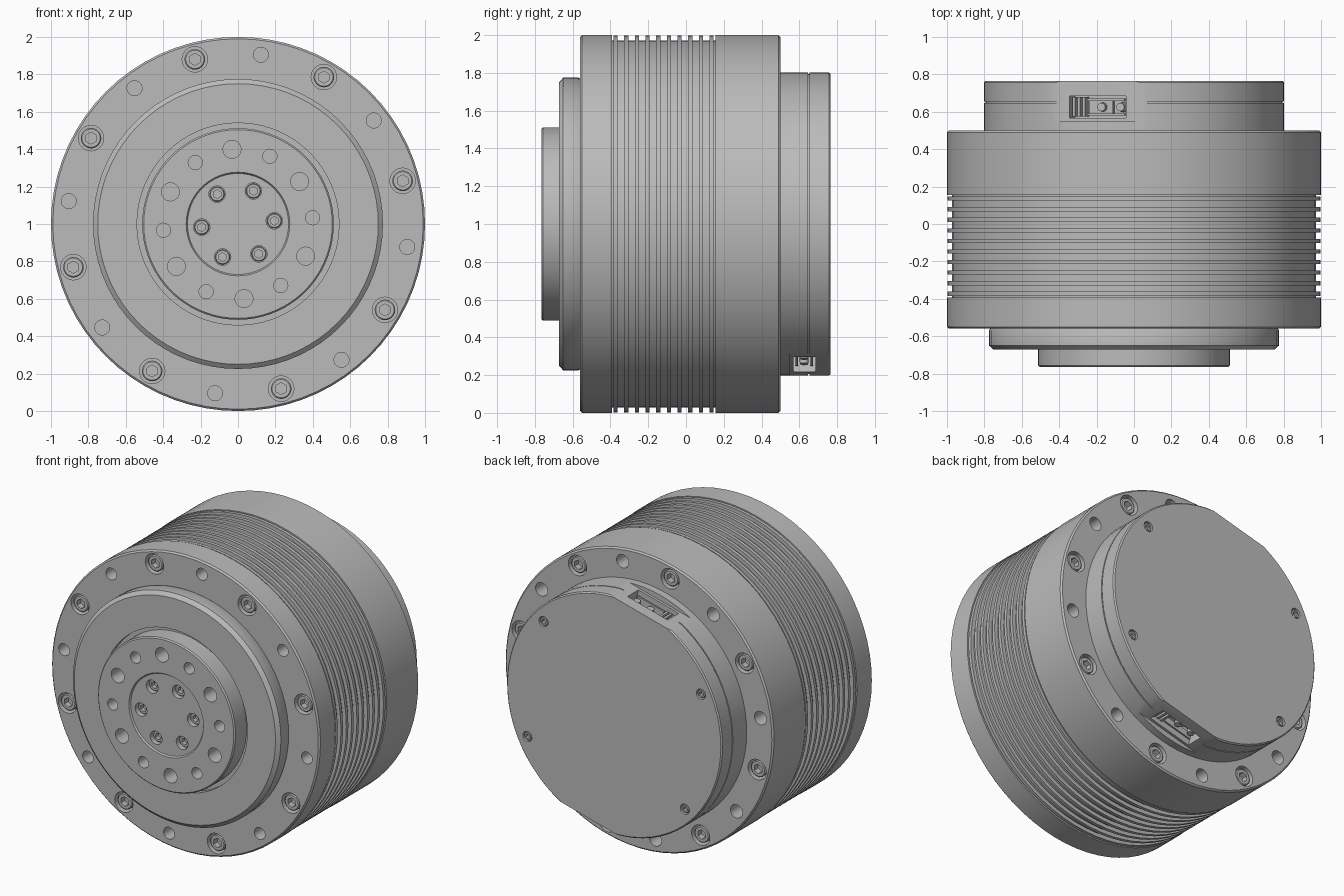
import bpy, bmesh
from math import radians, cos, sin, pi
from mathutils import Matrix, Vector

cube = bpy.data.objects.get("Cube")
if cube:
    bpy.data.objects.remove(cube, do_unlink=True)

CENTRE = Vector((0, 0, 1))
TO_Y = Matrix.Rotation(pi / 2, 4, 'X')
TURN = Matrix.Rotation(pi, 4, 'Z')

metal = bpy.data.materials.new("grey_metal")
GREY = (0.5, 0.5, 0.5, 1)
metal.use_nodes = True
metal.diffuse_color = GREY
for node in metal.node_tree.nodes:
    if node.type == 'BSDF_PRINCIPLED':
        node.inputs["Base Color"].default_value = GREY


def add_object(name, bm):
    bmesh.ops.recalc_face_normals(bm, faces=bm.faces)
    mesh = bpy.data.meshes.new(name)
    bm.to_mesh(mesh)
    bm.free()
    mesh.materials.append(metal)
    obj = bpy.data.objects.new(name, mesh)
    obj.location = CENTRE
    bpy.context.collection.objects.link(obj)
    return obj


def lathe(name, profile, steps=72):
    """Closed solid turned round the y axis from (y, radius) points."""
    bm = bmesh.new()
    verts = [bm.verts.new((0, y, r)) for y, r in profile]
    edges = [bm.edges.new(pair) for pair in zip(verts, verts[1:])]
    bmesh.ops.spin(bm, geom=verts + edges, cent=(0, 0, 0), axis=(0, 1, 0),
                   angle=2 * pi, steps=steps, use_duplicate=False)
    bmesh.ops.remove_doubles(bm, verts=bm.verts, dist=0.0001)
    rims = [e for e in bm.edges if e.is_boundary]
    bmesh.ops.holes_fill(bm, edges=rims, sides=0)
    return add_object(name, bm)


def polar(radius, degrees, y=0):
    a = radians(degrees)
    return Vector((radius * cos(a), y, radius * sin(a)))


def ring(count, start):
    return [start + i * 360 / count for i in range(count)]


def add_pin(bm, radius, y0, y1, at=Vector((0, 0, 0)), sides=24):
    place = Matrix.Translation(at + Vector((0, (y0 + y1) / 2, 0))) @ TO_Y
    bmesh.ops.create_cone(bm, cap_ends=True, segments=sides, radius1=radius,
                          radius2=radius, depth=abs(y1 - y0), matrix=place)


def add_box(bm, low, high, frame):
    low, high = Vector(low), Vector(high)
    size = Matrix.Diagonal((high - low).to_4d())
    size[3][3] = 1
    bmesh.ops.create_cube(bm, size=1, matrix=frame @ Matrix.Translation((low + high) / 2) @ size)


def cut(obj, bm):
    cutter = add_object("cutter", bm)
    cutter.hide_render = True
    mod = obj.modifiers.new("cut", 'BOOLEAN')
    mod.operation = 'DIFFERENCE'
    mod.solver = 'EXACT'
    mod.object = cutter
    graph = bpy.context.evaluated_depsgraph_get()
    result = bpy.data.meshes.new_from_object(obj.evaluated_get(graph))
    obj.modifiers.clear()
    obj.data = result
    bpy.data.objects.remove(cutter, do_unlink=True)


def drill(obj, sets):
    """Each set is (angles, ring radius, hole radius, y from, y to)."""
    bm = bmesh.new()
    for angles, ring_r, hole_r, y0, y1 in sets:
        for a in angles:
            add_pin(bm, hole_r, y0, y1, polar(ring_r, a))
    cut(obj, bm)


# Main housing with cooling fins
bolts, holes = ring(8, 14.7), ring(8, 37.3)
profile = [(-0.56, 0.5), (-0.56, 0.99), (-0.55, 1), (-0.392, 1), (-0.392, 0.972)]
for i in range(10):
    y = -0.373 + i * 0.0565
    profile += [(y - 0.011, 0.972), (y - 0.011, 0.997), (y + 0.011, 0.997), (y + 0.011, 0.972)]
profile += [(0.155, 0.972), (0.155, 1), (0.49, 1), (0.5, 0.99), (0.5, 0.5)]
housing = lathe("finned_housing", profile)
drill(housing, [(bolts, 0.91, 0.068, -0.6, -0.48), (bolts, 0.91, 0.068, 0.42, 0.6),
                (holes, 0.913, 0.04, -0.6, -0.42), (holes, 0.913, 0.045, 0.36, 0.6)])

# Front flange with a shallow seat for the output disc
flange = lathe("front_flange", [(-0.55, 0.3), (-0.55, 0.765), (-0.57, 0.775), (-0.65, 0.775),
                                (-0.672, 0.75), (-0.672, 0.54), (-0.64, 0.54), (-0.64, 0.3)])

# Output disc with its hub recess
disc = lathe("output_disc", [(-0.6, 0.2), (-0.6, 0.512), (-0.757, 0.512), (-0.765, 0.504),
                             (-0.765, 0.277), (-0.755, 0.27), (-0.755, 0.2)])
hub_bolts = ring(6, 5)
drill(disc, [(ring(6, 34.6), 0.4, 0.048, -0.8, -0.65),
             (ring(6, 4.8), 0.4, 0.038, -0.8, -0.65),
             (hub_bolts, 0.195, 0.044, -0.8, -0.7)])

# Rear cap with a seam, two flats, connector pockets and screw seats
cap = lathe("rear_cap", [(0.49, 0.5), (0.49, 0.803), (0.647, 0.803), (0.647, 0.795), (0.654, 0.795),
                         (0.654, 0.803), (0.757, 0.803), (0.765, 0.795), (0.765, 0.5)])
frames = [Matrix.Rotation(radians(a), 4, 'Y') for a in (-14.6, 165.4)]
for low, high in (((-0.5, 0.55, 0.768), (0.5, 0.9, 1.1)),
                  ((-0.155, 0.568, 0.66), (0.155, 0.685, 0.9))):
    bm = bmesh.new()
    for frame in frames:
        add_box(bm, low, high, frame)
    cut(cap, bm)
cap_screws = [43, 154, 223, 334]
drill(cap, [(cap_screws, 0.72, 0.034, 0.735, 0.8)])

# Connectors inside the pockets: latch slats, plug shell and pins
for frame, side in zip(frames, ("upper", "lower")):
    bm = bmesh.new()
    for t in (-0.145, -0.118, -0.091):
        add_box(bm, (t, 0.575, 0.655), (t + 0.014, 0.678, 0.745), frame)
    add_box(bm, (-0.066, 0.585, 0.655), (0.065, 0.668, 0.7), frame)
    add_box(bm, (-0.066, 0.658, 0.7), (0.14, 0.672, 0.74), frame)
    add_box(bm, (-0.066, 0.581, 0.7), (0.14, 0.592, 0.74), frame)
    for t in (0.01, 0.115):
        spot = Matrix.Translation((t, 0.625, 0.695))
        bmesh.ops.create_cone(bm, cap_ends=True, segments=16, radius1=0.028,
                              radius2=0.022, depth=0.08, matrix=frame @ spot)
    add_object(side + "_connector", bm)

# Socket head bolts share one mesh; the head faces the front at y = 0
master = lathe("bolt_master", [(0.12, 0.03), (0.12, 0.055), (0.006, 0.055), (0, 0.049), (0, 0.03)], 24)
bm = bmesh.new()
add_pin(bm, 0.032, -0.05, 0.04, sides=6)
cut(master, bm)
bolt_mesh = master.data
bpy.data.objects.remove(master, do_unlink=True)


def place_bolts(name, angles, radius, y, scale=1.0, rear=False):
    for i, a in enumerate(angles):
        obj = bpy.data.objects.new(f"{name}_{i + 1}", bolt_mesh)
        turn = TURN if rear else Matrix.Identity(4)
        obj.matrix_world = Matrix.Translation(CENTRE + polar(radius, a, y)) @ turn @ Matrix.Scale(scale, 4)
        bpy.context.collection.objects.link(obj)


place_bolts("front_bolt", bolts, 0.91, -0.55)
place_bolts("rear_bolt", bolts, 0.91, 0.49, rear=True)
place_bolts("hub_bolt", hub_bolts, 0.195, -0.73, 0.72)
place_bolts("cap_screw", cap_screws, 0.72, 0.759, 0.52, rear=True)

# Smooth round walls, crisp edges
bpy.ops.object.select_all(action='DESELECT')
for obj in bpy.context.collection.objects:
    if obj.type == 'MESH' and metal.name in obj.data.materials:
        obj.select_set(True)
        bpy.context.view_layer.objects.active = obj
bpy.ops.object.shade_smooth_by_angle(angle=radians(30))
